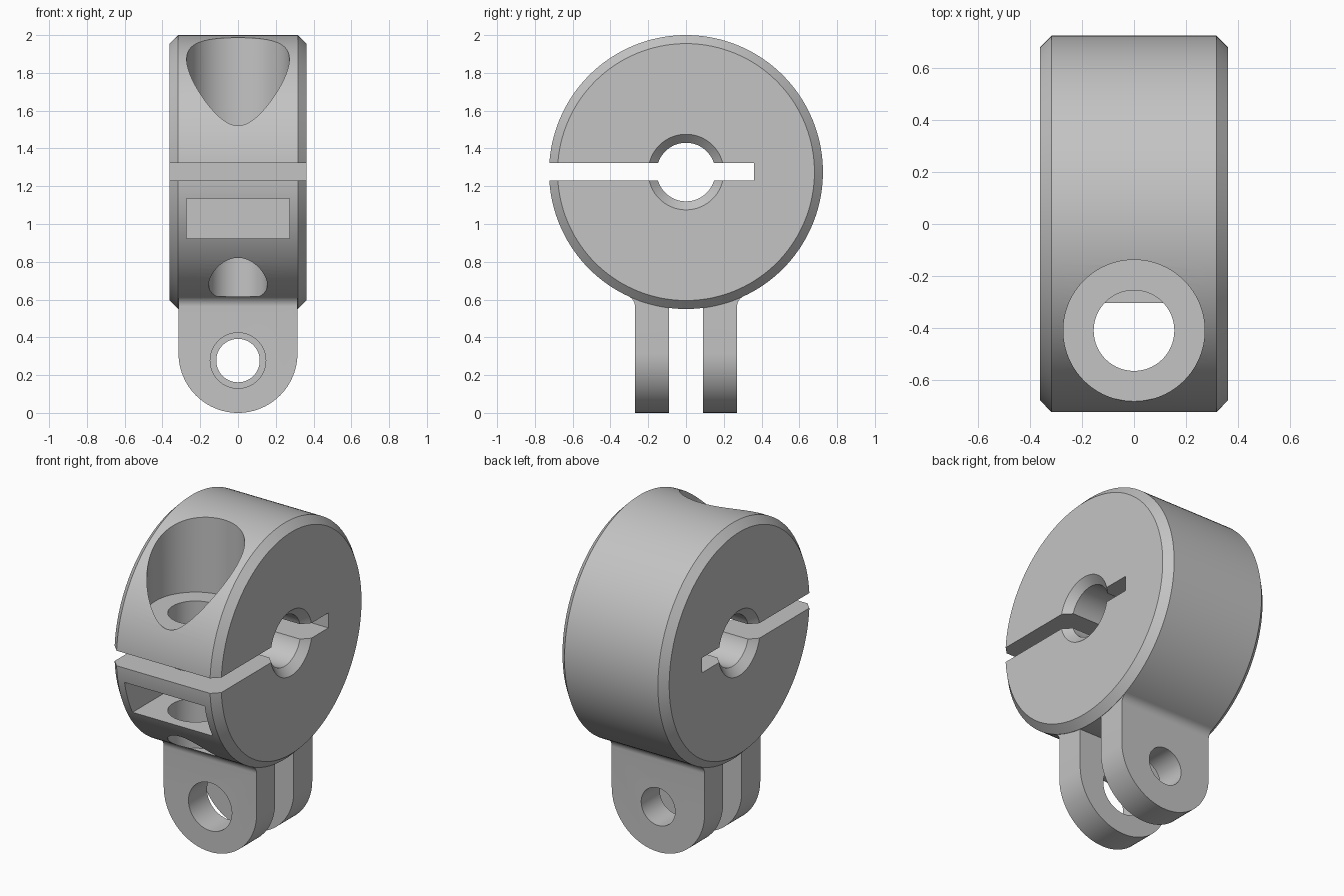
import bpy
import bmesh
from math import pi, sin, cos, atan2, sqrt
from mathutils import Matrix, Vector

cube = bpy.data.objects.get("Cube")
if cube:
    bpy.data.objects.remove(cube)

AXIS_Z, RADIUS, HALF, BEVEL = 1.275, 0.725, 0.362, 0.045
BOLT_Y, BOLT_R, HEAD_R = -0.41, 0.155, 0.272
EYE_Z, LEG_HALF = 0.277, 0.315
LEG_IN, LEG_OUT, FILLET = 0.09, 0.27, 0.06

grey = bpy.data.materials.new("light grey")
grey.use_nodes = True
grey.diffuse_color = (0.55, 0.55, 0.55, 1)
grey.node_tree.nodes["Principled BSDF"].inputs["Base Color"].default_value = grey.diffuse_color


def finish(name, bm):
    bmesh.ops.recalc_face_normals(bm, faces=bm.faces)
    mesh = bpy.data.meshes.new(name)
    bm.to_mesh(mesh)
    bm.free()
    mesh.materials.append(grey)
    ob = bpy.data.objects.new(name, mesh)
    bpy.context.collection.objects.link(ob)
    return ob


def prism(name, points, direction):
    """Extrude a closed outline along a vector."""
    bm = bmesh.new()
    face = bm.faces.new([bm.verts.new(p) for p in points])
    out = bmesh.ops.extrude_face_region(bm, geom=[face])
    moved = [g for g in out["geom"] if isinstance(g, bmesh.types.BMVert)]
    bmesh.ops.translate(bm, verts=moved, vec=Vector(direction))
    return finish(name, bm)


def box(name, low, high):
    (x, y, z), (X, Y, Z) = low, high
    return prism(name, [(x, y, z), (X, y, z), (X, Y, z), (x, Y, z)], (0, 0, Z - z))


def rod(name, center, radius, direction):
    """Cylinder from a centre along z or y."""
    upright = direction[2] != 0
    pts = []
    for i in range(96):
        a, b = radius * cos(2 * pi * i / 96), radius * sin(2 * pi * i / 96)
        pts.append(Vector(center) + Vector((a, b, 0) if upright else (a, 0, b)))
    return prism(name, pts, direction)


def combine(ob, tool, operation="DIFFERENCE"):
    mod = ob.modifiers.new(operation.lower(), "BOOLEAN")
    mod.operation, mod.solver, mod.object = operation, "EXACT", tool
    bpy.context.view_layer.objects.active = ob
    bpy.ops.object.modifier_apply(modifier=mod.name)
    bpy.data.objects.remove(tool)


def smooth(ob):
    bpy.ops.object.select_all(action="DESELECT")
    ob.select_set(True)
    bpy.context.view_layer.objects.active = ob
    bpy.ops.object.shade_smooth_by_angle(angle=pi / 7)


# Clamp body: bevelled ring turned around the x axis
bm = bmesh.new()
half_profile = [(HALF - BEVEL, BOLT_R), (HALF, BOLT_R + BEVEL),
                (HALF, RADIUS - BEVEL), (HALF - BEVEL, RADIUS)]
profile = half_profile + [(-x, r) for x, r in reversed(half_profile)]
verts = [bm.verts.new((x, 0, AXIS_Z + r)) for x, r in profile]
edges = [bm.edges.new((verts[i - 1], verts[i])) for i in range(len(verts))]
bmesh.ops.spin(bm, geom=verts + edges, cent=(0, 0, AXIS_Z), axis=(1, 0, 0),
               angle=2 * pi, steps=144, use_duplicate=False)
bmesh.ops.remove_doubles(bm, verts=bm.verts, dist=0.0001)
body = finish("clamp_body", bm)

# Clamping slot, bolt hole, bolt head recess and nut pocket
combine(body, box("slot_cutter", (-1, -1, 1.23), (1, 0.36, 1.322)))
combine(body, rod("bolt_cutter", (0, BOLT_Y, 0.3), BOLT_R, (0, 0, 1.5)))
combine(body, rod("head_cutter", (0, BOLT_Y, 1.52), HEAD_R, (0, 0, 1)))
combine(body, box("nut_cutter", (-HEAD_R, -1, 0.922), (HEAD_R, BOLT_Y + HEAD_R, 1.135)))
smooth(body)


# Mounting legs: filleted side profile, rounded lower end, pin hole
def leg(name, side, hole):
    cy = LEG_OUT + FILLET
    cz = AXIS_Z - sqrt((RADIUS + FILLET) ** 2 - cy ** 2)
    end = pi - atan2(AXIS_Z - cz, -cy) + pi
    end = atan2(AXIS_Z - cz, -cy)
    arc = [(cy + FILLET * cos(pi + (end - pi) * i / 10),
            cz + FILLET * sin(pi + (end - pi) * i / 10)) for i in range(11)]
    top = arc[-1][1]
    outline = [(LEG_IN, -0.1), (LEG_OUT, -0.1)] + arc + [(LEG_IN, top)]
    ob = prism(name, [(-0.5, side * y, z) for y, z in outline], (1, 0, 0))
    tongue = [(LEG_HALF * cos(pi + pi * i / 48), -0.5,
               LEG_HALF + LEG_HALF * sin(pi + pi * i / 48)) for i in range(49)]
    tongue += [(LEG_HALF, -0.5, 1), (-LEG_HALF, -0.5, 1)]
    combine(ob, prism("tongue_shape", tongue, (0, 1, 0)), "INTERSECT")
    combine(ob, rod("pin_cutter", (0, -0.6, EYE_Z), hole, (0, 1.2, 0)))
    smooth(ob)


leg("front_leg", -1, 0.147)
leg("back_leg", 1, 0.115)
